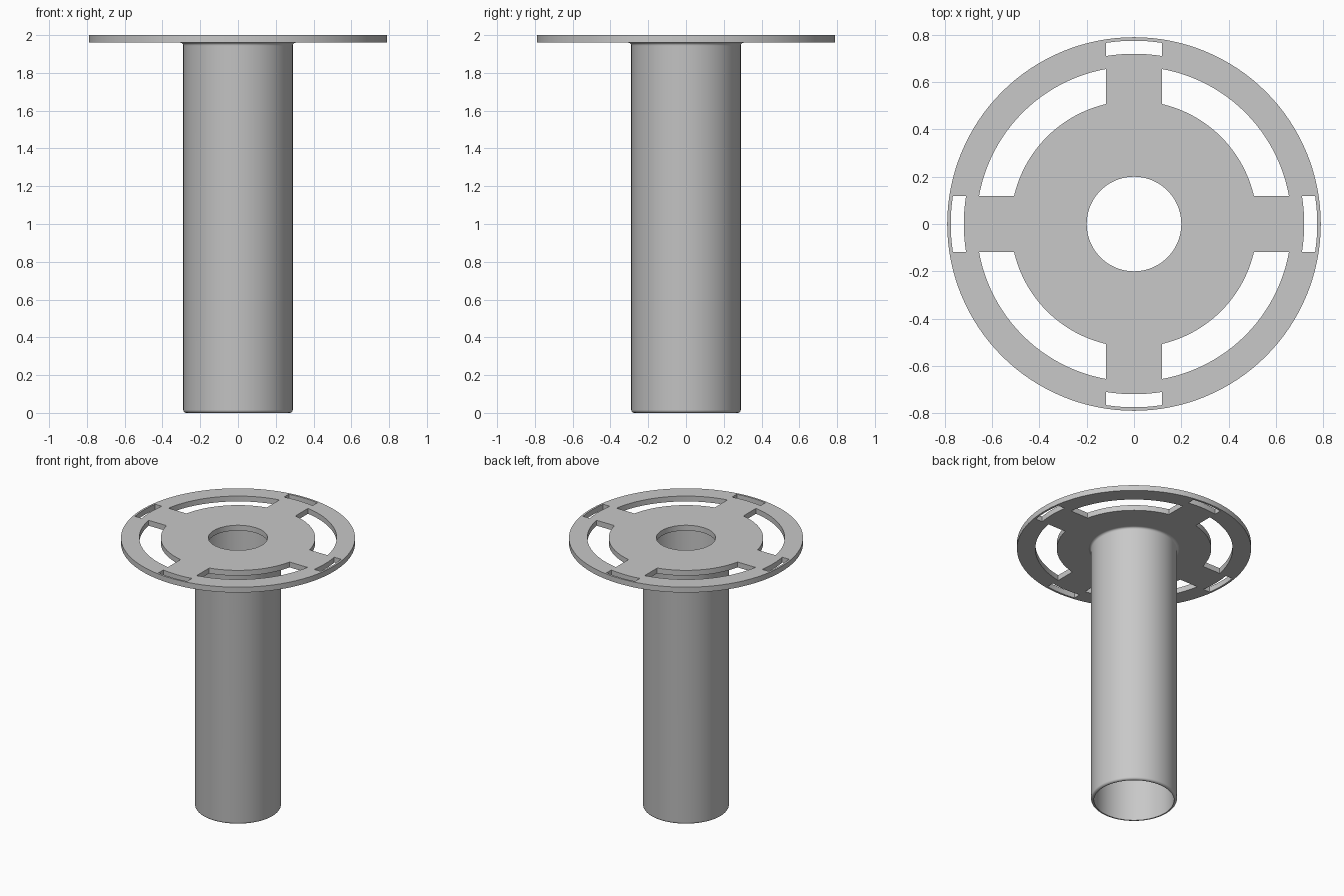
import bpy, bmesh
from math import sin, cos, asin, pi, tau, radians

if "Cube" in bpy.data.objects:
    bpy.data.objects.remove(bpy.data.objects["Cube"])

metal = bpy.data.materials.new("light grey metal")
metal.use_nodes = True
grey = (0.58, 0.58, 0.58, 1)
metal.diffuse_color = grey
metal.node_tree.nodes["Principled BSDF"].inputs["Base Color"].default_value = grey

HALF = 0.118        # half width of spokes and rim slots
TOP, THICK = 2.0, 0.04


def arc(r, a, b, n):
    return [(r * cos(a + (b - a) * i / n), r * sin(a + (b - a) * i / n)) for i in range(n + 1)]


def finish(obj):
    obj.data.materials.clear()
    obj.data.materials.append(metal)
    bpy.ops.object.select_all(action="DESELECT")
    obj.select_set(True)
    bpy.context.view_layer.objects.active = obj
    bpy.ops.object.shade_smooth_by_angle(angle=radians(30))


# Flange disc: outlines with holes, filled and extruded
loops = [arc(0.79, 0, tau, 128)[:-1], arc(0.2, 0, tau, 96)[:-1]]
for k in range(4):
    turn = k * pi / 2
    # Curved window between two spokes
    inner, outer = asin(HALF / 0.521), asin(HALF / 0.666)
    loops.append(arc(0.521, turn + inner, turn + pi / 2 - inner, 24)
                 + arc(0.666, turn + pi / 2 - outer, turn + outer, 24))
    # Narrow slot in the rim at the end of each spoke
    inner, outer = asin(HALF / 0.72), asin(HALF / 0.775)
    loops.append(arc(0.72, turn - inner, turn + inner, 8)
                 + arc(0.775, turn + outer, turn - outer, 8))

outline = bpy.data.curves.new("flange_outline", "CURVE")
outline.dimensions = "2D"
outline.fill_mode = "BOTH"
outline.extrude = THICK / 2
for pts in loops:
    spline = outline.splines.new("POLY")
    spline.points.add(len(pts) - 1)
    for p, (x, y) in zip(spline.points, pts):
        p.co = (x, y, 0, 1)
    spline.use_cyclic_u = True
helper = bpy.data.objects.new("flange_outline", outline)
bpy.context.collection.objects.link(helper)
bpy.context.view_layer.update()
mesh = bpy.data.meshes.new_from_object(helper.evaluated_get(bpy.context.evaluated_depsgraph_get()))
bpy.data.objects.remove(helper)

bm = bmesh.new()
bm.from_mesh(mesh)
bmesh.ops.remove_doubles(bm, verts=bm.verts, dist=0.0001)
bmesh.ops.translate(bm, verts=bm.verts, vec=(0, 0, TOP - THICK / 2))
bmesh.ops.recalc_face_normals(bm, faces=bm.faces)
bm.to_mesh(mesh)
bm.free()
flange = bpy.data.objects.new("flange", mesh)
bpy.context.collection.objects.link(flange)
finish(flange)

# Hollow tube: lathed wall with rounded foot and small fillet under the flange
R, BORE, FOOT, FILLET = 0.29, 0.27, 0.016, 0.016
under = TOP - THICK
steps = [i * pi / 10 for i in range(6)]
profile = [(BORE, under), (BORE, 0)]
profile += [(R - FOOT + FOOT * sin(a), FOOT - FOOT * cos(a)) for a in steps]
profile += [(R + FILLET - FILLET * cos(a), under - FILLET + FILLET * sin(a)) for a in steps]

bm = bmesh.new()
verts = [bm.verts.new((r, 0, z)) for r, z in profile]
edges = [bm.edges.new(pair) for pair in zip(verts, verts[1:])]
bmesh.ops.spin(bm, geom=verts + edges, cent=(0, 0, 0), axis=(0, 0, 1), angle=tau, steps=96)
bmesh.ops.remove_doubles(bm, verts=bm.verts, dist=0.0001)
bmesh.ops.recalc_face_normals(bm, faces=bm.faces)
# The outer wall must face away from the axis
wall = max(bm.faces, key=lambda f: f.calc_center_median().xy.length)
if wall.normal.dot(wall.calc_center_median() * 1) < 0 and wall.normal.z > 0:
    bmesh.ops.reverse_faces(bm, faces=bm.faces)
mesh = bpy.data.meshes.new("tube")
bm.to_mesh(mesh)
bm.free()
tube = bpy.data.objects.new("tube", mesh)
bpy.context.collection.objects.link(tube)
finish(tube)
